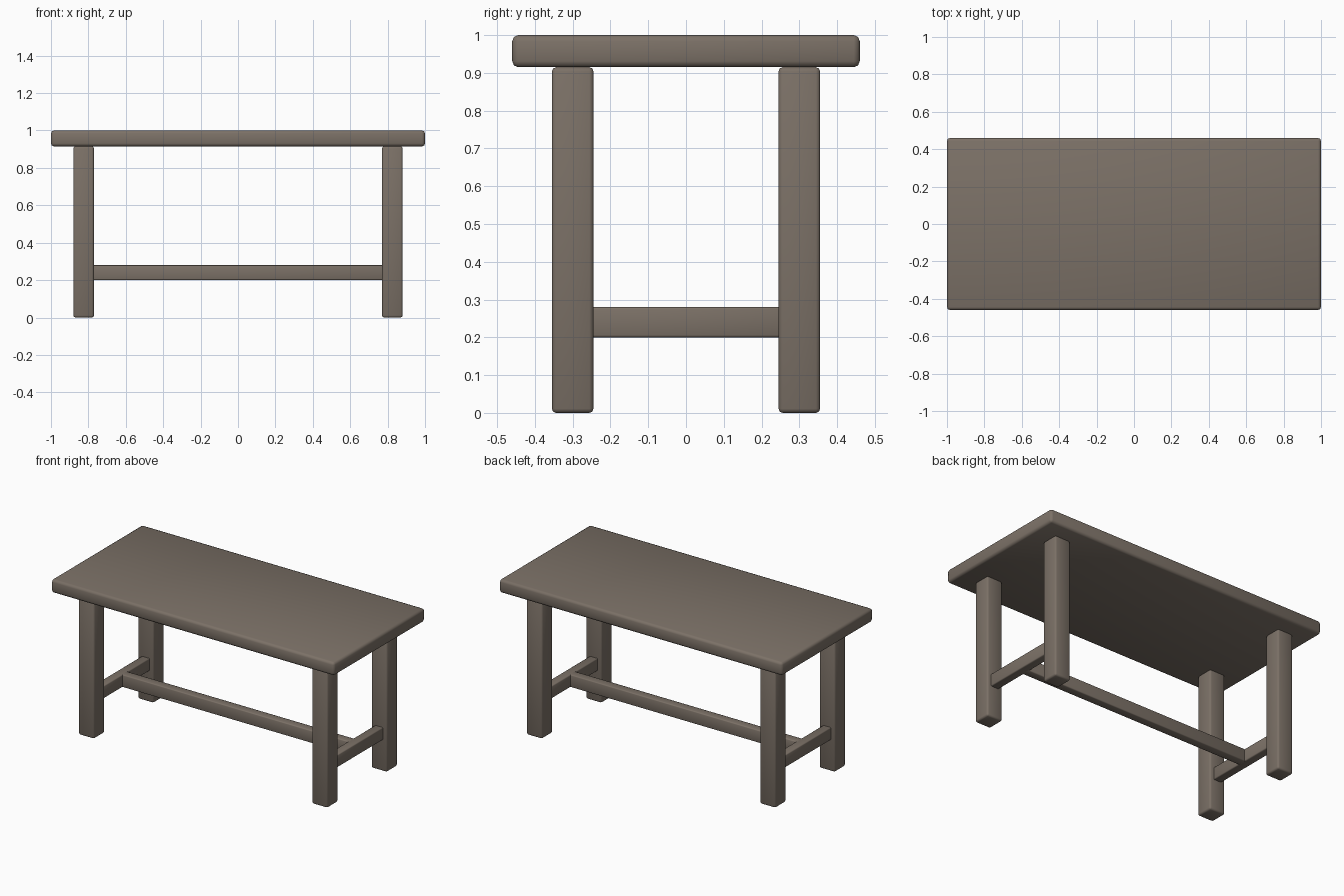
import bpy
import math

default = bpy.data.objects.get("Cube")
if default:
    bpy.data.objects.remove(default, do_unlink=True)

# Single worn wood colour
wood = bpy.data.materials.new("grey_brown_wood")
wood.use_nodes = True
WOOD = (0.20, 0.165, 0.135, 1)
wood.diffuse_color = WOOD
wood.node_tree.nodes["Principled BSDF"].inputs["Base Color"].default_value = WOOD


def beam(name, center, size, bevel):
    """Softly rounded rectangular timber."""
    bpy.ops.mesh.primitive_cube_add(size=1, location=center)
    ob = bpy.context.object
    ob.name = name
    ob.scale = size
    bpy.ops.object.transform_apply(location=False, rotation=False, scale=True)
    mod = ob.modifiers.new("rounded_edges", "BEVEL")
    mod.width = bevel
    mod.segments = 2
    ob.data.materials.append(wood)
    bpy.ops.object.modifier_apply(modifier=mod.name)
    bpy.ops.object.shade_smooth_by_angle(angle=math.radians(50))
    return ob


LEG_X, LEG_Y, LEG = 0.825, 0.30, 0.11
TOP_Z = 0.915
RAIL_Z, RAIL_H, RAIL_W = 0.24, 0.08, 0.056

# Tabletop
beam("tabletop", (0, 0, (1 + TOP_Z) / 2), (2, 0.92, 1 - TOP_Z), 0.016)

# Legs and the side stretchers that join each pair
for side, sx in (("left", 1), ("right", -1)):
    for end, sy in (("front", -1), ("back", 1)):
        beam(f"{end}_{side}_leg", (sx * LEG_X, sy * LEG_Y, TOP_Z / 2),
             (LEG, LEG, TOP_Z), 0.011)
    beam(f"{side}_stretcher", (sx * LEG_X, 0, RAIL_Z),
         (RAIL_W, 2 * LEG_Y - LEG + 0.02, RAIL_H), 0.006)

# Long stretcher between the two sides
beam("long_stretcher", (0, 0, RAIL_Z), (2 * LEG_X - RAIL_W + 0.02, RAIL_W, RAIL_H), 0.006)
